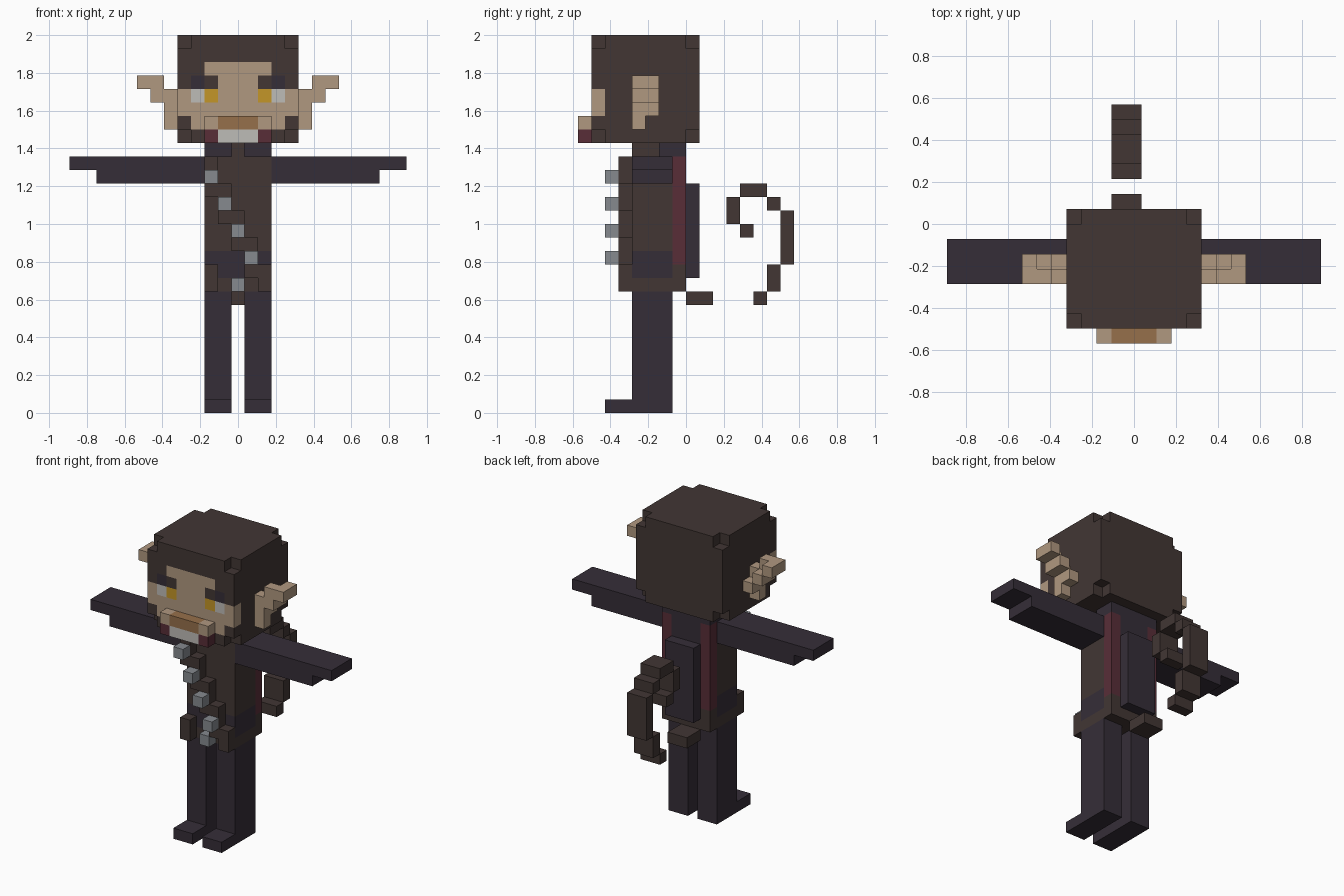
import bpy
import bmesh
from math import radians

old = bpy.data.objects.get("Cube")
if old:
    bpy.data.objects.remove(old, do_unlink=True)

U = 1 / 14  # size of one block

COLOURS = {
    "dark_brown": (0.054, 0.037, 0.034),
    "dark_plum": (0.036, 0.027, 0.039),
    "skin": (0.434, 0.314, 0.216),
    "deep_red": (0.098, 0.027, 0.039),
    "steel_grey": (0.238, 0.254, 0.275),
    "off_white": (0.515, 0.503, 0.474),
    "gold": (0.552, 0.305, 0.021),
    "tan_brown": (0.305, 0.162, 0.07),
}
MATS = {}
for name, rgb in COLOURS.items():
    mat = bpy.data.materials.new(name)
    mat.use_nodes = True
    mat.diffuse_color = (*rgb, 1)
    shader = next(n for n in mat.node_tree.nodes if n.type == "BSDF_PRINCIPLED")
    shader.inputs["Base Color"].default_value = (*rgb, 1)
    shader.inputs["Roughness"].default_value = 0.9
    MATS[name] = mat

BROWN, PLUM, SKIN, RED, GREY, WHITE, GOLD, TAN = COLOURS


def fill(cells, colour, x, y, z, both=False):
    """Fill a box of blocks, given by its edges in block units."""
    spans = [x, (-x[1], -x[0])] if both else [x]
    for x0, x1 in spans:
        for i in range(round(x0 + 0.5), round(x1 + 0.5)):
            for j in range(*y):
                for k in range(*z):
                    cells[i, j, k] = colour


def build(name, cells):
    """Make one mesh from the outer faces of the filled blocks."""
    bm = bmesh.new()
    mesh = bpy.data.meshes.new(name)
    slots = sorted(set(cells.values()))
    for s in slots:
        mesh.materials.append(MATS[s])
    verts = {}

    def vert(p):
        if p not in verts:
            verts[p] = bm.verts.new(((p[0] - 0.5) * U, p[1] * U, p[2] * U))
        return verts[p]

    for cell, colour in cells.items():
        for axis in range(3):
            a, b = (axis + 1) % 3, (axis + 2) % 3
            for side in (0, 1):
                near = list(cell)
                near[axis] += 2 * side - 1
                if tuple(near) in cells:
                    continue
                ring = []
                for da, db in ((0, 0), (1, 0), (1, 1), (0, 1)):
                    p = list(cell)
                    p[axis] += side
                    p[a] += da
                    p[b] += db
                    ring.append(vert(tuple(p)))
                face = bm.faces.new(ring if side else ring[::-1])
                face.material_index = slots.index(colour)
    bmesh.ops.dissolve_limit(bm, angle_limit=radians(1), verts=bm.verts[:],
                             edges=bm.edges[:], delimit={"MATERIAL"})
    bm.to_mesh(mesh)
    bm.free()
    obj = bpy.data.objects.new(name, mesh)
    bpy.context.collection.objects.link(obj)


def part(name, *boxes):
    cells = {}
    for box in boxes:
        fill(cells, *box)
    build(name, cells)


# Head with the face painted into its front layer and its corners cut away
head = {}
front = (-7, -6)
fill(head, BROWN, (-4.5, 4.5), (-7, 1), (20, 28))
fill(head, SKIN, (-2.5, 2.5), front, (20, 26))
for colour, x, z in (
    (SKIN, (2.5, 3.5), (21, 23)),
    (SKIN, (3.5, 4.5), (22, 24)),
    (PLUM, (2.5, 3.5), (24, 25)),
    (BROWN, (1.5, 2.5), (24, 25)),
    (WHITE, (2.5, 3.5), (23, 24)),
    (GOLD, (1.5, 2.5), (23, 24)),
):
    fill(head, colour, x, front, z, True)
for i in (-4, 4):
    for j in (-7, 0):
        for k in (20, 27):
            del head[i, j, k]
build("head", head)

# Muzzle with nose, teeth and mouth corners
part("muzzle",
     (SKIN, (-2.5, 2.5), (-8, -7), (21, 22)),
     (TAN, (-1.5, 1.5), (-8, -7), (21, 22)),
     (RED, (-2.5, 2.5), (-8, -7), (20, 21)),
     (WHITE, (-1.5, 1.5), (-8, -7), (20, 21)))

# Stepped ears, arms, legs
for side, s in (("left", 1), ("right", -1)):
    def span(a, b):
        return (a, b) if s > 0 else (-b, -a)

    part(side + "_ear",
         (SKIN, span(4.5, 5.5), (-4, -3), (21, 24)),
         (SKIN, span(4.5, 5.5), (-3, -2), (22, 23)),
         (SKIN, span(5.5, 6.5), (-4, -3), (23, 25)),
         (SKIN, span(5.5, 6.5), (-3, -2), (23, 24)),
         (SKIN, span(6.5, 7.5), (-4, -2), (24, 25)))
    part(side + "_arm",
         (PLUM, span(2.5, 12.5), (-4, -1), (18, 19)),
         (PLUM, span(2.5, 10.5), (-4, -1), (17, 18)))
    part(side + "_leg",
         (PLUM, span(0.5, 2.5), (-4, -1), (0, 9)),
         (PLUM, span(0.5, 2.5), (-6, -4), (0, 1)))

# Body, neck and collar
part("torso",
     (BROWN, (-2.5, 2.5), (-4, -1), (9, 19)),
     (PLUM, (-2.5, 2.5), (-4, -1), (10, 12)),
     (BROWN, (-0.5, 0.5), (-4, -2), (19, 20)))
part("collar", (PLUM, (-2.5, 2.5), (-2, 0), (19, 20)))

# Back of the coat with red edges and a raised panel
part("coat_back",
     (RED, (-2.5, 2.5), (-1, 0), (11, 19)),
     (PLUM, (-1.5, 1.5), (-1, 0), (10, 19)),
     (PLUM, (-1.5, 1.5), (0, 1), (10, 17)))

# Belt pouches and buckle
part("belt_pouches",
     (BROWN, (1.5, 2.5), (-5, -4), (9, 11), True),
     (BROWN, (1.5, 2.5), (-1, 0), (9, 11), True),
     (BROWN, (-1.5, 1.5), (-1, 0), (9, 10)))
part("buckle", (GREY, (-0.5, 0.5), (-5, -4), (9, 10)))

# Diagonal chest strap with studs
strap, studs = {}, {}
for n in range(4):
    x, z = (n - 2.5, n - 1.5), 17 - 2 * n
    fill(strap, BROWN, x, (-5, -4), (z - 1, z + 2))
    fill(studs, GREY, x, (-6, -5), (z, z + 1))
build("chest_strap", strap)
build("strap_studs", studs)

# Curled tail
tail = {}
for y, z in (((0, 2), (8, 9)), ((5, 6), (8, 9)), ((6, 7), (9, 11)),
             ((7, 8), (11, 15)), ((6, 7), (15, 16)), ((4, 6), (16, 17)),
             ((3, 4), (14, 16)), ((4, 5), (13, 14))):
    fill(tail, BROWN, (-1.5, 0.5), y, z)
build("tail", tail)
